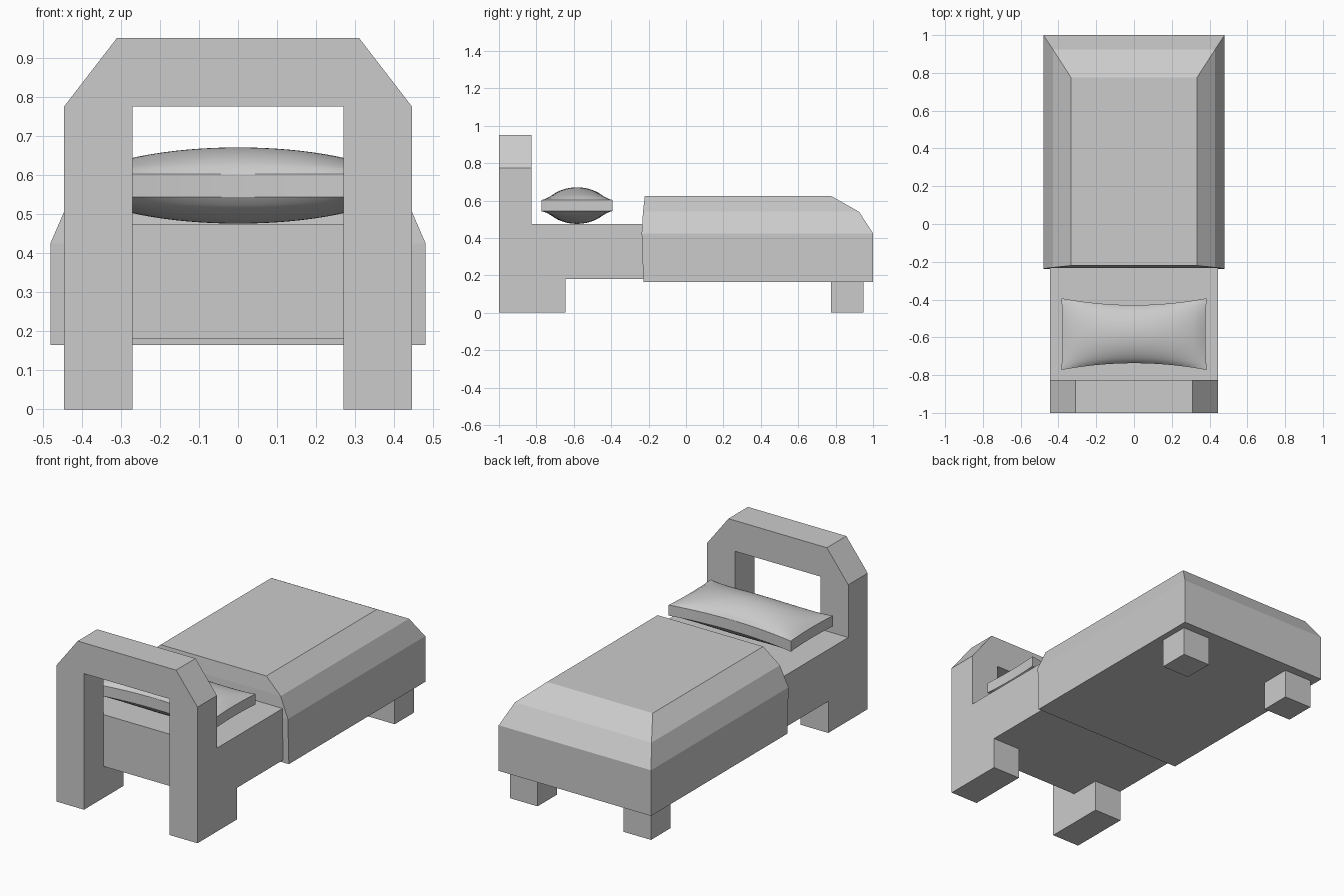
import bpy, bmesh

if "Cube" in bpy.data.objects:
    bpy.data.objects.remove(bpy.data.objects["Cube"])


def finish(name, bm):
    bmesh.ops.recalc_face_normals(bm, faces=bm.faces)
    me = bpy.data.meshes.new(name)
    bm.to_mesh(me)
    bm.free()
    ob = bpy.data.objects.new(name, me)
    bpy.context.collection.objects.link(ob)
    return ob


def box(name, x0, x1, y0, y1, z0, z1):
    bm = bmesh.new()
    bmesh.ops.create_cube(bm, size=1)
    for v in bm.verts:
        v.co = (x1 if v.co.x > 0 else x0, y1 if v.co.y > 0 else y0, z1 if v.co.z > 0 else z0)
    return finish(name, bm)


# Headboard: chamfered arch extruded along y
half = [(0.27, 0), (0.445, 0), (0.445, 0.775), (0.31, 0.95)]
profile = half + [(-x, z) for x, z in reversed(half)] + [(-0.27, 0.775), (0.27, 0.775)]
bm = bmesh.new()
face = bm.faces.new([bm.verts.new((x, -1, z)) for x, z in profile])
ext = bmesh.ops.extrude_face_region(bm, geom=[face])
for v in ext["geom"]:
    if isinstance(v, bmesh.types.BMVert):
        v.co.y = -0.825
finish("headboard", bm)

# Mattress base
box("mattress", -0.445, 0.445, -0.825, 0.9, 0.18, 0.475)

# Legs, both sides
for side, s in (("left", -1), ("right", 1)):
    a, b = sorted((0.27 * s, 0.445 * s))
    box(side + "_head_leg", a, b, -0.825, -0.645, 0, 0.18)
    box(side + "_foot_leg", a, b, 0.775, 0.95, 0, 0.17)

# Blanket: rectangular rings (z, half width, head y, foot y) bridged upward
bm = bmesh.new()
rings = []
for z, w, y0, y1 in [(0.165, 0.48, -0.228, 1), (0.425, 0.48, -0.237, 1),
                     (0.54, 0.43, -0.23, 0.925), (0.625, 0.333, -0.22, 0.775)]:
    rings.append([bm.verts.new(p) for p in ((-w, y0, z), (w, y0, z), (w, y1, z), (-w, y1, z))])
for lo, hi in zip(rings, rings[1:]):
    for i in range(4):
        j = (i + 1) % 4
        bm.faces.new((lo[i], lo[j], hi[j], hi[i]))
bm.faces.new(rings[0])
bm.faces.new(rings[-1])
finish("blanket", bm)

# Pillow: subdivided box, puffed in the middle and pinched along the sides
bm = bmesh.new()
bmesh.ops.create_cube(bm, size=2)
bmesh.ops.subdivide_edges(bm, edges=bm.edges[:], cuts=23, use_grid_fill=True)
for v in bm.verts:
    u, t, w = v.co
    puff = (max(0, 1 - u * u) * max(0, 1 - t * t)) ** 0.7
    v.co = (0.385 * u * (1 - 0.02 * (1 - t * t)),
            -0.583 + 0.19 * t * (1 - 0.19 * (1 - u * u)),
            0.573 + w * (0.03 + 0.0675 * puff))
pillow = finish("pillow", bm)
bpy.context.view_layer.objects.active = pillow
pillow.select_set(True)
bpy.ops.object.shade_smooth_by_angle()
